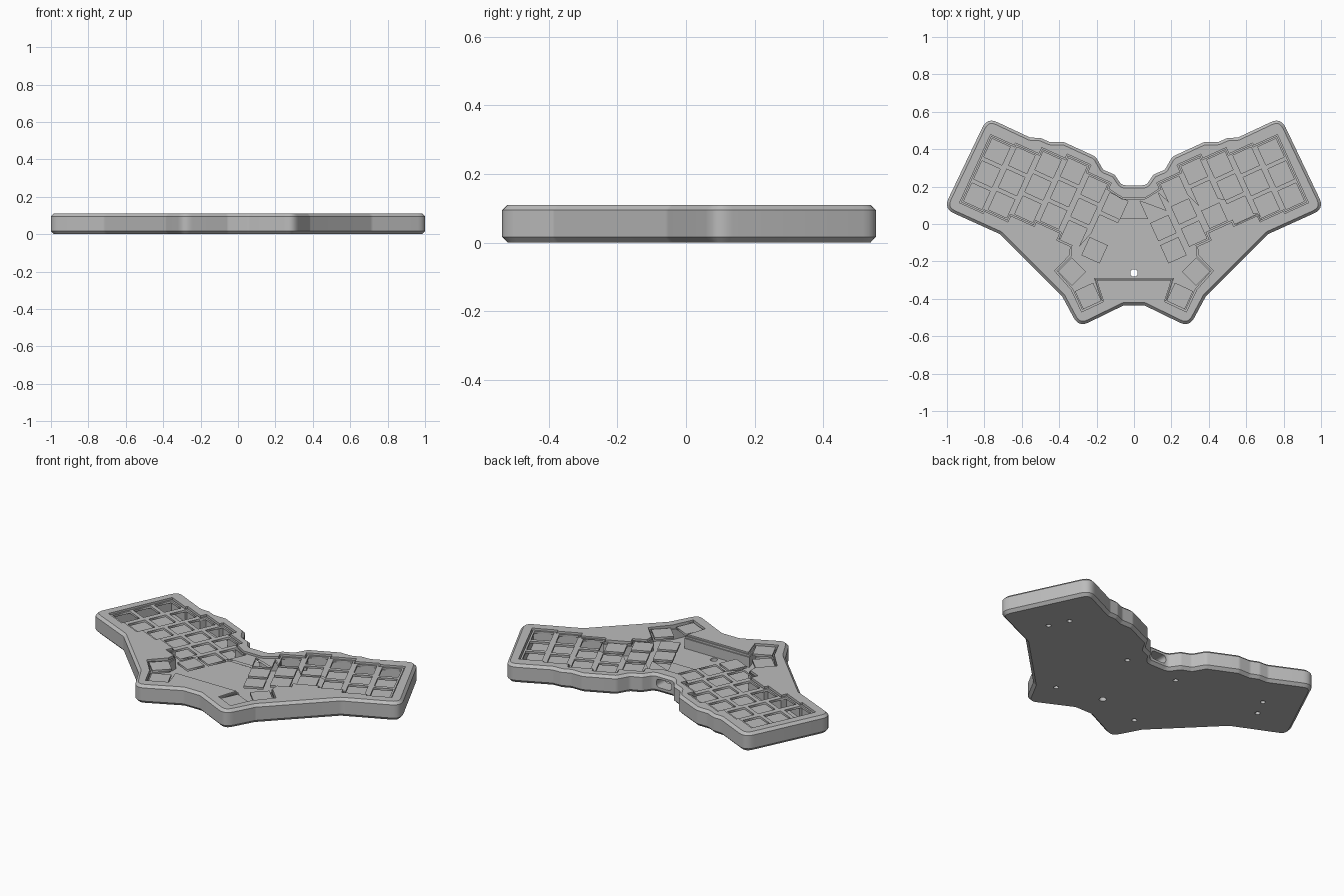
import bpy, bmesh, math
from mathutils import Vector

if "Cube" in bpy.data.objects:
    bpy.data.objects.remove(bpy.data.objects["Cube"])

grey = bpy.data.materials.new("case grey")
grey.diffuse_color = (0.5, 0.5, 0.5, 1)
grey.use_nodes = True
grey.node_tree.nodes["Principled BSDF"].inputs["Base Color"].default_value = grey.diffuse_color


def mirror(half):
    """Close a right-hand half outline (bottom centre to top centre) over x = 0."""
    return half + [(-x, *rest) for x, *rest in reversed(half) if x > 1e-6]


def fillet(points, steps=6):
    """Round each (x, y, radius) corner with a small arc."""
    out, n = [], len(points)
    for i, (x, y, r) in enumerate(points):
        p = Vector((x, y))
        a = (Vector(points[i - 1][:2]) - p).normalized()
        b = (Vector(points[(i + 1) % n][:2]) - p).normalized()
        half = a.angle(b) / 2
        if r == 0 or half > 1.55:
            out.append((x, y))
            continue
        t = r / math.tan(half)
        for k in range(steps + 1):
            s = k / steps
            out.append(tuple(p + a * t * (1 - s) ** 2 + b * t * s ** 2))
    return out


def inset(points, d):
    """Offset a counter-clockwise outline inwards with mitred corners."""
    out, n = [], len(points)
    for i in range(n):
        p, q, r = (Vector(points[j % n]) for j in (i - 1, i, i + 1))
        e, f = (q - p).normalized(), (r - q).normalized()
        m, k = Vector((-e.y, e.x)), Vector((-f.y, f.x))
        out.append(tuple(q + (m + k) * d / max(1 + m.dot(k), 0.3)))
    return out


def loft(name, rings):
    """Skin a stack of (outline, z) rings and cap both ends."""
    bm = bmesh.new()
    loops = [[bm.verts.new((x, y, z)) for x, y in pts] for pts, z in rings]
    n = len(loops[0])
    for lo, hi in zip(loops, loops[1:]):
        for i in range(n):
            bm.faces.new((lo[i], lo[(i + 1) % n], hi[(i + 1) % n], hi[i]))
    bm.faces.new(loops[0][::-1])
    bm.faces.new(loops[-1])
    mesh = bpy.data.meshes.new(name)
    bm.to_mesh(mesh)
    bm.free()
    mesh.materials.append(grey)
    obj = bpy.data.objects.new(name, mesh)
    bpy.context.collection.objects.link(obj)
    return obj


def cut(target, cutter):
    cutter.hide_render = True
    cutter.display_type = 'WIRE'
    mod = target.modifiers.new(cutter.name, 'BOOLEAN')
    mod.operation, mod.solver, mod.object = 'DIFFERENCE', 'EXACT', cutter


def circle(cx, cy, r, n=20):
    return [(cx + r * math.cos(math.tau * i / n), cy + r * math.sin(math.tau * i / n))
            for i in range(n)]


# Key grid: axes tilted outwards, staggered columns from inner to outer
TILT = math.radians(24.5)


def grid(u, v):
    return (u * math.cos(TILT) - v * math.sin(TILT), u * math.sin(TILT) + v * math.cos(TILT))


edges = [0.065, 0.202, 0.34, 0.48, 0.618, 0.756, 0.896]
mids = [-0.085, -0.05, -0.008, -0.033, -0.069, -0.083]
ROW, REACH = 0.13, 0.2

# Case outline, right half
half = [(0.055, -0.435, 0.03), (0.295, -0.552, 0.06), (0.385, -0.385, 0.03),
        (0.715, -0.055, 0.05), (1.018, 0.082, 0.06), (0.785, 0.57, 0.06),
        (0.555, 0.462, 0.04), (0.50, 0.46, 0.04), (0.45, 0.438, 0.04),
        (0.375, 0.438, 0.04), (0.205, 0.36, 0.04), (0.165, 0.29, 0.03),
        (0.105, 0.265, 0.03), (0.065, 0.207, 0.04)]
outline = fillet(mirror(half))
case = loft("case", [(inset(outline, 0.016), 0), (outline, 0.017),
                     (outline, 0.095), (inset(outline, 0.015), 0.11)])

# Stepped opening that follows the key columns
opening = [(0.20, -0.30), (0.163, -0.415), (0.28, -0.47), (0.335, -0.352),
           (0.425, -0.25), (0.342, -0.165), grid(0.26, mids[1] - REACH)]
for c in range(1, 6):
    opening += [grid(edges[c + 1], mids[c] - REACH)]
    if c < 5:
        opening += [grid(edges[c + 1], mids[c + 1] - REACH)]
for c in range(5, 0, -1):
    opening += [grid(edges[c + 1], mids[c] + REACH), grid(edges[c], mids[c] + REACH)]
opening += [grid(edges[1], mids[0] + REACH), (0.06, 0.14)]
opening = mirror(opening)
cut(case, loft("opening_cutter", [(opening, 0.087), (opening, 0.2)]))
cavity = inset(opening, 0.01)
cut(case, loft("cavity_cutter", [(cavity, 0.028), (cavity, 0.15)]))

# Screw holes and central access hole in the underside
for x, y in [(0.735, 0.16), (0.68, 0.27), (0.17, 0.147), (0.275, -0.325)]:
    for s in (-1, 1):
        ring = circle(s * x, y, 0.014)
        cut(case, loft("screw_hole_cutter", [(ring, -0.05), (ring, 0.016)]))
ring = circle(0, -0.262, 0.02)
cut(case, loft("access_hole_cutter", [(ring, -0.05), (ring, 0.05)]))

# Cable port through the back notch
port_shape = fillet([(-0.05, -0.025, 0.024), (0.05, -0.025, 0.024),
                     (0.05, 0.025, 0.024), (-0.05, 0.025, 0.024)])
port = loft("cable_port_cutter", [(port_shape, -0.1), (port_shape, 0.1)])
port.rotation_euler.x = math.radians(90)
port.location = (0, 0.2, 0.057)
cut(case, port)


# Switch plate: flat curve with a square hole for each key
def square(cx, cy, angle, size=0.107):
    r = size / math.sqrt(2)
    return [(cx + r * math.cos(angle + math.pi * (k + 0.5) / 2),
             cy + r * math.sin(angle + math.pi * (k + 0.5) / 2)) for k in range(4)]


keys = [(*grid((edges[c] + edges[c + 1]) / 2, mids[c] + r * ROW), TILT)
        for c in range(6) for r in (-1, 0, 1)]
keys += [(0.332, -0.255, math.radians(45)), (0.245, -0.385, math.radians(65))]
shapes = [inset(opening, 0.006)]
for x, y, a in keys:
    shapes += [square(x, y, a), square(-x, y, -a)]
curve = bpy.data.curves.new("switch_plate", 'CURVE')
curve.dimensions, curve.fill_mode, curve.extrude = '2D', 'BOTH', 0.0065
for pts in shapes:
    sp = curve.splines.new('POLY')
    sp.points.add(len(pts) - 1)
    for p, (x, y) in zip(sp.points, pts):
        p.co = (x, y, 0, 1)
    sp.use_cyclic_u = True
curve.materials.append(grey)
plate = bpy.data.objects.new("switch_plate", curve)
plate.location.z = 0.0945
bpy.context.collection.objects.link(plate)
bpy.context.view_layer.objects.active = plate
plate.select_set(True)
bpy.ops.object.convert(target='MESH')
bpy.ops.object.select_all(action='DESELECT')

# Bake the cuts, then smooth the rounded sides
bpy.context.view_layer.objects.active = case
case.select_set(True)
bpy.ops.object.convert(target='MESH')
bpy.ops.object.shade_smooth_by_angle(angle=math.radians(30))
